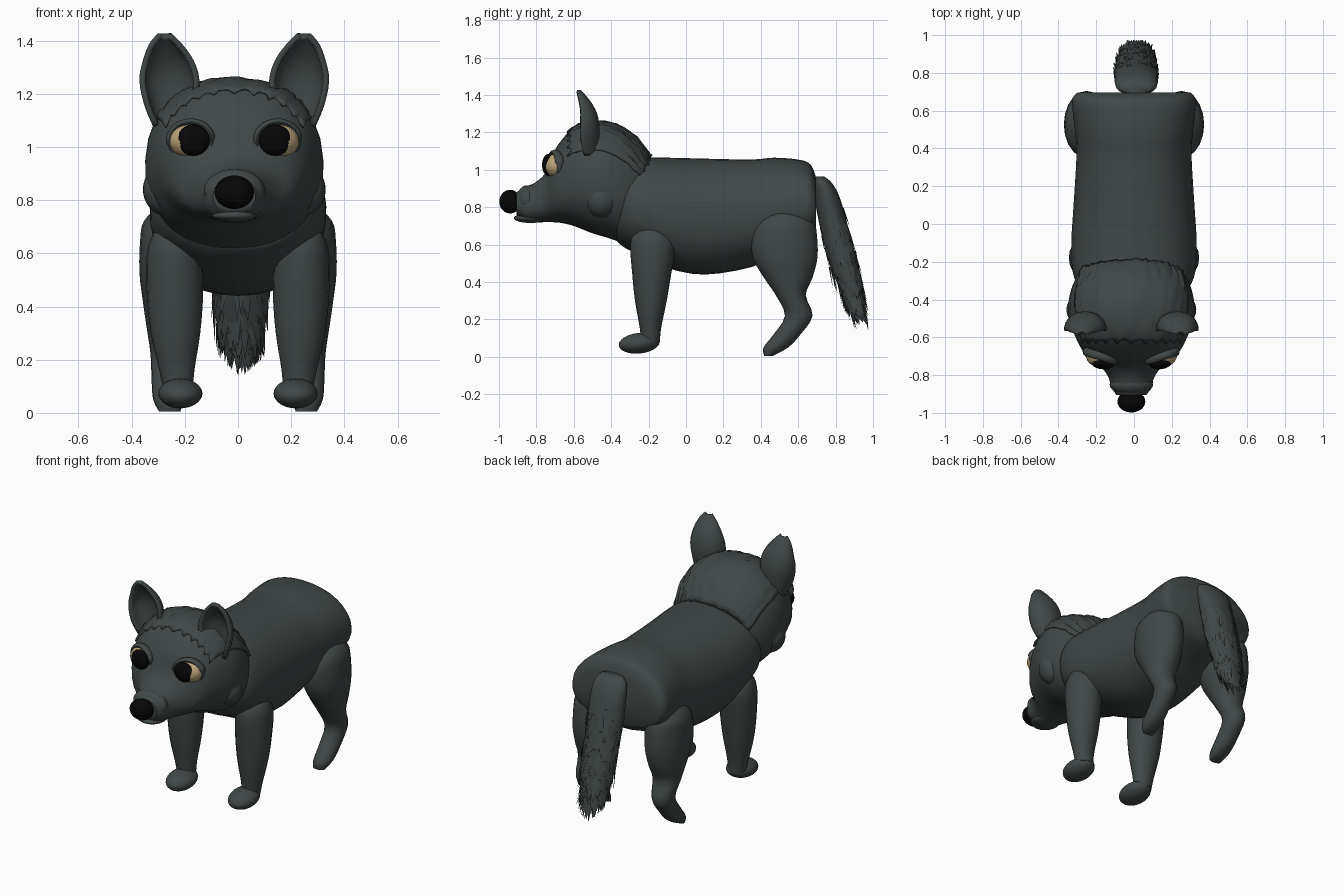
import bpy, bmesh, random
from math import sin, cos, pi, radians, copysign
from mathutils import Vector, Matrix

if "Cube" in bpy.data.objects:
    bpy.data.objects.remove(bpy.data.objects["Cube"])

random.seed(4)


def material(name, rgb):
    m = bpy.data.materials.new(name)
    m.diffuse_color = (*rgb, 1)
    m.use_nodes = True
    m.node_tree.nodes["Principled BSDF"].inputs["Base Color"].default_value = m.diffuse_color
    return m


FUR = material("fur_grey", (0.052, 0.064, 0.063))
CREAM = material("eye_cream", (0.50, 0.37, 0.19))
BLACK = material("black", (0.002, 0.002, 0.002))
HX = -0.014  # the head sits slightly off centre


def finish(name, bm, mat, angle=50):
    bmesh.ops.recalc_face_normals(bm, faces=bm.faces[:])
    me = bpy.data.meshes.new(name)
    bm.to_mesh(me)
    bm.free()
    ob = bpy.data.objects.new(name, me)
    bpy.context.collection.objects.link(ob)
    me.materials.append(mat)
    bpy.ops.object.select_all(action='DESELECT')
    ob.select_set(True)
    bpy.context.view_layer.objects.active = ob
    bpy.ops.object.shade_smooth_by_angle(angle=radians(angle))
    return ob


def smooth(rows, n=3):
    """Catmull-Rom interpolation of a list of number tuples."""
    out = []
    for i in range(len(rows) - 1):
        p = [rows[max(0, min(len(rows) - 1, i + k))] for k in (-1, 0, 1, 2)]
        for j in range(n):
            t = j / n
            out.append(tuple(
                0.5 * (2 * b + (c - a) * t + (2 * a - 5 * b + 4 * c - d) * t * t
                       + (3 * b - a - 3 * c + d) * t ** 3)
                for a, b, c, d in zip(*p)))
    return out + [rows[-1]]


def skin(name, rows, mat, closed=True):
    bm = bmesh.new()
    vs = [[bm.verts.new(p) for p in r] for r in rows]
    n = len(rows[0])
    for a, b in zip(vs, vs[1:]):
        for i in range(n if closed else n - 1):
            j = (i + 1) % n
            bm.faces.new((a[i], a[j], b[j], b[i]))
    if closed:
        bm.faces.new(vs[0])
        bm.faces.new(vs[-1])
    return finish(name, bm, mat)


def spow(v, e):
    return copysign(abs(v) ** e, v)


def section(r, a, cx, low, up, k, grow=0):
    """Point on an upright section given as (y, bottom, top, half width, shear)."""
    y, lo, hi, hw, sh = r
    e = up if sin(a) > 0 else low
    z = ((hi - lo) / 2 + grow) * spow(sin(a), e)
    return (cx + (hw + grow) * spow(cos(a), e) * (1 - k * sin(a)), y + sh * z, (lo + hi) / 2 + z)


def limb_ring(r, n=20):
    z, cx, cy, rx, ry = r
    return [(cx + rx * cos(2 * pi * i / n), cy + ry * sin(2 * pi * i / n), z) for i in range(n)]


def ball(name, c, r, mat, rot=0.0, tilt=0.0):
    bm = bmesh.new()
    bmesh.ops.create_uvsphere(bm, u_segments=24, v_segments=16, radius=1)
    m = (Matrix.Translation(c) @ Matrix.Rotation(rot, 4, 'Z') @ Matrix.Rotation(tilt, 4, 'X')
         @ Matrix.Diagonal((*r, 1)))
    bmesh.ops.transform(bm, matrix=m, verts=bm.verts[:])
    return finish(name, bm, mat)


def solidify(ob, t):
    m = ob.modifiers.new("thickness", 'SOLIDIFY')
    m.thickness, m.offset = t, 0


# Body, with rounded back
N = 32
body = smooth([(-.37, .62, .98, .25, 0), (-.33, .585, 1.05, .295, 0), (-.25, .545, 1.065, .325, 0),
               (-.1, .475, 1.065, .332, 0), (.1, .44, 1.06, .32, 0), (.35, .48, 1.055, .305, 0),
               (.47, .54, 1.065, .31, 0), (.6, .59, 1.055, .325, 0), (.665, .62, 1.03, .325, 0),
               (.695, .66, .96, .30, 0)])
skin("body", [[section(r, 2 * pi * i / N, 0, .92, .92, .05) for i in range(N)] for r in body], FUR)

# Head with muzzle
head = smooth([(-.28, .62, 1.07, .29, .4), (-.35, .64, 1.17, .32, .3), (-.44, .66, 1.24, .335, .2),
               (-.52, .68, 1.255, .325, .1), (-.60, .70, 1.225, .295, 0), (-.66, .715, 1.165, .265, 0),
               (-.71, .72, 1.09, .225, 0), (-.75, .72, .985, .165, 0), (-.81, .72, .93, .122, 0),
               (-.86, .725, .91, .108, 0), (-.905, .76, .88, .08, 0)])
skin("head", [[section(r, 2 * pi * i / N, HX, .9, .85, .08) for i in range(N)] for r in head], FUR)
ball("muzzle_pad", (HX, -.85, .835), (.115, .058, .082), FUR)
ball("lower_jaw", (HX, -.83, .742), (.085, .09, .026), FUR)
ball("nose", (HX, -.94, .83), (.074, .058, .063), BLACK)

# Ragged cap of hair on top of the head
rows = []
cap = head[:14]
for ri, r in enumerate(cap):
    row = []
    for i in range(41):
        a = radians(25 + 130 * i / 40)
        edge = ri == len(cap) - 1
        x, y, z = section(r, a, HX, 1, .85, .08, random.uniform(-.002, .008))
        j = (-.012, .004, .012, .004)[i % 4] if edge else random.uniform(-.008, .008)
        row.append((x, y + j, z + (j * .6 if edge else 0)))
    rows.append(row)
solidify(skin("hair_cap", rows, FUR, False), .008)

# Tail core and shaggy strands
tail = smooth([(.965, .012, .712, .07, .025), (.93, .012, .73, .105, .05), (.85, .012, .755, .115, .068),
               (.7, .012, .79, .115, .075), (.5, .012, .842, .108, .075), (.35, .012, .886, .095, .058),
               (.24, .012, .92, .06, .03)], 4)
skin("tail", [limb_ring(r) for r in tail], FUR)
bm = bmesh.new()
for _ in range(260):
    z, cx, cy, rx, ry = random.choice(tail[10:])
    a = random.uniform(0, 2 * pi)
    out = Vector((cos(a), sin(a), 0))
    p = Vector((cx + rx * .95 * cos(a), cy + ry * .95 * sin(a), z + random.uniform(-.02, .02)))
    d = Vector((0, .28, -1)) + out * random.uniform(-.02, .16)
    tip = p + d * random.uniform(.07, .13)
    tip.z = max(tip.z, .13 + abs(tip.x - cx) * .9)
    tip.y = min(tip.y, .975)
    side = Vector((-sin(a), cos(a), 0)) * .017
    base = [bm.verts.new(p + o) for o in (side, -side, out * .008)]
    t = bm.verts.new(tip)
    for i in range(3):
        bm.faces.new((base[i], base[(i + 1) % 3], t))
    bm.faces.new(base)
finish("tail_fur", bm, FUR, 60)

front_leg = smooth([(.70, .24, -.18, .06, .06), (.65, .24, -.18, .09, .105), (.58, .24, -.178, .104, .12),
                    (.45, .237, -.183, .106, .105), (.3, .235, -.188, .093, .085),
                    (.16, .23, -.19, .066, .058), (.08, .225, -.19, .055, .05)])
hind_leg = smooth([(.78, .22, .53, .08, .10), (.72, .24, .53, .115, .155), (.65, .248, .525, .12, .175),
                   (.53, .252, .53, .119, .173), (.42, .255, .547, .103, .128), (.33, .26, .56, .085, .08),
                   (.22, .265, .603, .064, .074), (.12, .265, .54, .06, .072),
                   (.05, .263, .48, .056, .066), (.005, .257, .44, .04, .022)])
# Ear rows: height, centre, half width, back y, cup depth
ear = smooth([(1.08, .235, .06, -.485, .06), (1.16, .24, .088, -.475, .09), (1.25, .244, .102, -.475, .09),
              (1.32, .248, .086, -.495, .07), (1.38, .258, .054, -.535, .04), (1.42, .262, .018, -.572, .012)])

for s, side in ((-1, "left"), (1, "right")):
    # Legs and front paws
    for name, leg in (("front_leg", front_leg), ("hind_leg", hind_leg)):
        skin(f"{name}_{side}", [limb_ring((z, s * x, y, rx, ry)) for z, x, y, rx, ry in leg], FUR)
    ball(f"paw_{side}", (s * .217, -.25, .073), (.083, .11, .055), FUR, 0, radians(6))
    # Cupped ears
    rows = [[(HX + s * (c + w * sin(u * pi / 16)), b - d * (u / 8) ** 2, z) for u in range(-8, 9)]
            for z, c, w, b, d in ear]
    solidify(skin(f"ear_{side}", rows, FUR, False), .022)
    # Eyes, pupils and lids
    ex = HX + s * .164
    ball(f"eye_{side}", (ex, -.685, 1.022), (.08, .075, .066), CREAM)
    ball(f"pupil_{side}", (ex - s * .01, -.735, 1.026), (.062, .034, .059), BLACK, s * .12)
    rows = []
    for i in range(29):
        a = 2 * pi * i / 28
        t = .014 if sin(a) > 0 else .008
        rows.append([(ex + (.08 + t * cos(b)) * cos(a), -.70 + s * .3 * (.08 * cos(a)) + t * 1.6 * sin(b),
                      1.024 + (.07 + t * cos(b)) * sin(a)) for b in (k * pi / 4 for k in range(8))])
    skin(f"eyelid_{side}", rows, FUR)
    # Cheek ruff, a soft point at each side
    ball(f"cheek_{side}", (HX + s * .25, -.45, .84), (.095, .09, .10), FUR, s * -.5)
